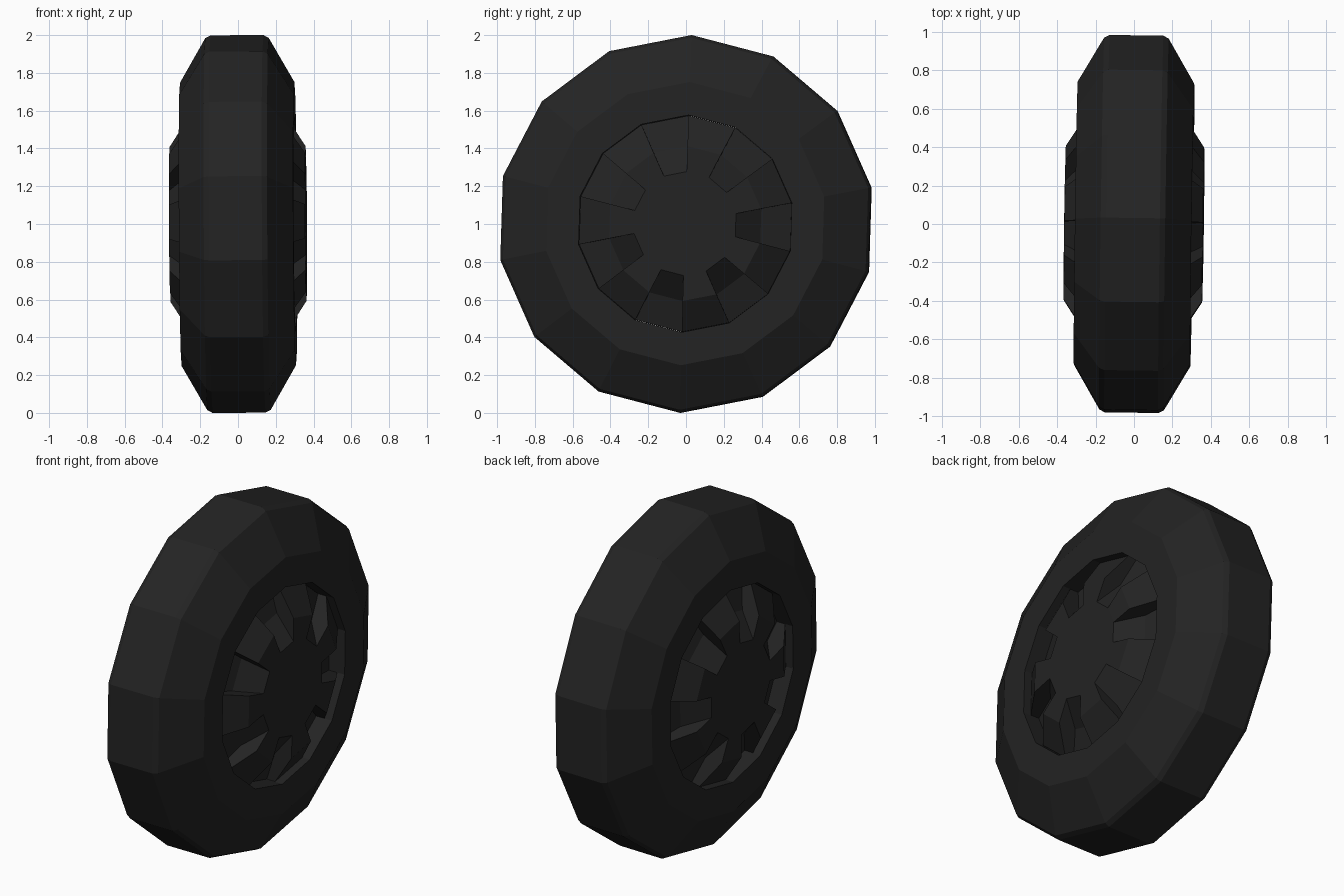
import bpy, bmesh, math
from mathutils import Matrix, Vector

if "Cube" in bpy.data.objects:
    bpy.data.objects.remove(bpy.data.objects["Cube"])

N = 14                       # sides of tyre and hub
START = math.radians(1.8)    # small roll of the wheel
STEP = 2 * math.pi / N

rubber = bpy.data.materials.new("black rubber")
rubber.diffuse_color = (0.017, 0.017, 0.017, 1)
rubber.use_nodes = True
rubber.node_tree.nodes["Principled BSDF"].inputs["Base Color"].default_value = rubber.diffuse_color

# slight lean of the whole wheel
LEAN = Matrix.Rotation(-0.014, 4, 'Z') @ Matrix.Rotation(-0.006, 4, 'Y')


def point(x, r, k):
    a = START + k * STEP
    return LEAN @ Vector((x, r * math.sin(a), r * math.cos(a)))


def finish(bm, name):
    bmesh.ops.recalc_face_normals(bm, faces=bm.faces)
    me = bpy.data.meshes.new(name)
    bm.to_mesh(me)
    bm.free()
    me.materials.append(rubber)
    ob = bpy.data.objects.new(name, me)
    ob.location.z = 1.0
    bpy.context.collection.objects.link(ob)
    return ob


def tyre():
    half = [(0.14, 1.0), (0.168, 0.985), (0.303, 0.75), (0.303, 0.575)]
    profile = half + [(-x, r) for x, r in reversed(half)]
    bm = bmesh.new()
    rings = [[bm.verts.new(point(x, r, k)) for x, r in profile] for k in range(N)]
    n = len(profile)
    for k in range(N):
        a, b = rings[k], rings[(k + 1) % N]
        for i in range(n):
            j = (i + 1) % n
            bm.faces.new((a[i], a[j], b[j], b[i]))
    finish(bm, "tyre")


def hub(side, name):
    bm = bmesh.new()

    def ring(x, r):
        return [bm.verts.new(point(side * x, r, k)) for k in range(N)]

    # raised spokes, sunken pockets, shared centre disc and hidden back
    s0, s1 = ring(0.255, 0.573), ring(0.36, 0.41)
    p0, p1 = ring(0.20, 0.573), ring(0.25, 0.41)
    centre, back = ring(0.362, 0.275), ring(0.1, 0.573)
    bm.faces.new(centre)
    bm.faces.new(back)
    for k in range(N):
        j = (k + 1) % N
        spoke = k % 2 == 0
        o, m = (s0, s1) if spoke else (p0, p1)
        bm.faces.new((o[k], o[j], m[j], m[k]))
        bm.faces.new((m[k], m[j], centre[j], centre[k]))
        if spoke:
            bm.faces.new((s0[k], s0[j], p0[j], p0[k]))
        bm.faces.new((p0[k], p0[j], back[j], back[k]))
        # side wall between spoke and pocket
        bm.faces.new((s0[k], s1[k], centre[k], p1[k], p0[k]))
    finish(bm, name)


tyre()
hub(1, "hub_right")
hub(-1, "hub_left")
